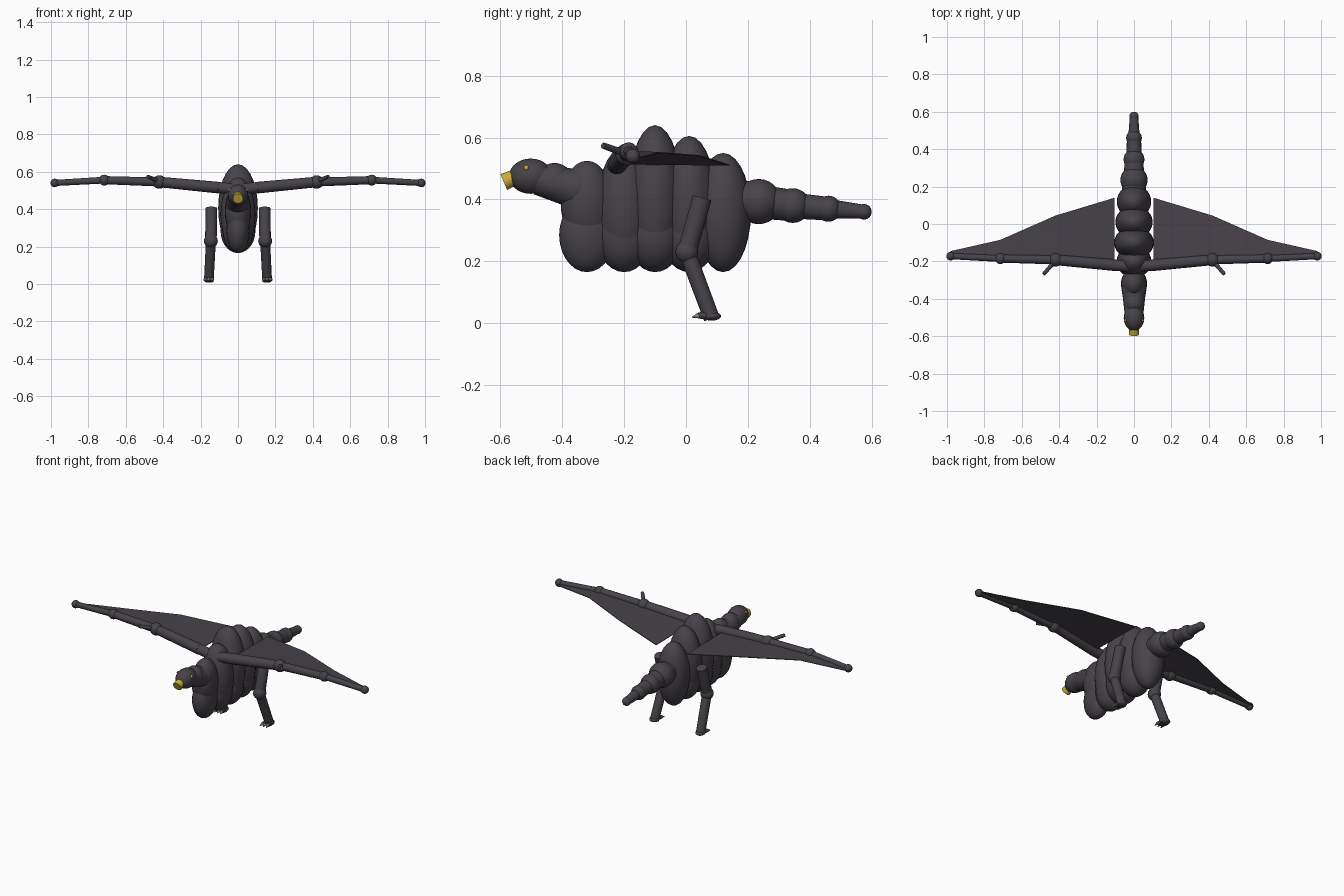
import bpy
from math import radians
from mathutils import Vector

cube = bpy.data.objects.get("Cube")
if cube:
    bpy.data.objects.remove(cube, do_unlink=True)


def make_material(name, rgb):
    mat = bpy.data.materials.new(name)
    mat.use_nodes = True
    mat.diffuse_color = (*rgb, 1)
    mat.node_tree.nodes["Principled BSDF"].inputs["Base Color"].default_value = (*rgb, 1)
    return mat


HIDE = make_material("dark grey hide", (0.063, 0.056, 0.067))
GOLD = make_material("gold", (0.6, 0.4, 0.045))
BONE = make_material("pale bone", (0.5, 0.47, 0.4))


def finish(obj, name, mat):
    obj.name = name
    obj.data.materials.append(mat)
    bpy.ops.object.shade_smooth_by_angle(angle=radians(40))
    return obj


def ball(name, center, radii, mat=HIDE):
    bpy.ops.mesh.primitive_uv_sphere_add(segments=24, ring_count=14, radius=1, location=center)
    obj = bpy.context.object
    obj.scale = radii if isinstance(radii, tuple) else (radii,) * 3
    bpy.ops.object.transform_apply(location=False, rotation=False, scale=True)
    return finish(obj, name, mat)


def limb(name, start, end, r1, r2, mat=HIDE, sides=16):
    """Tapered cylinder between two points."""
    a, b = Vector(start), Vector(end)
    bpy.ops.mesh.primitive_cone_add(vertices=sides, radius1=r1, radius2=r2,
                                    depth=(b - a).length, location=(a + b) / 2)
    obj = bpy.context.object
    obj.rotation_euler = (b - a).to_track_quat("Z", "Y").to_euler()
    return finish(obj, name, mat)


# Body: a row of tall lobes (y, half width, half length, bottom, top)
lobes = [(-0.32, 0.07, 0.085, 0.25, 0.525),
         (-0.20, 0.093, 0.088, 0.17, 0.57),
         (-0.10, 0.106, 0.088, 0.17, 0.64),
         (0.01, 0.10, 0.088, 0.17, 0.605),
         (0.12, 0.092, 0.09, 0.165, 0.55)]
for i, (y, rx, ry, low, high) in enumerate(lobes):
    ball(f"body_lobe_{i + 1}", (0, y, (low + high) / 2), (rx, ry, (high - low) / 2))
    if i < 4:
        ball(f"belly_lobe_{i + 1}", (0, y, 0.285), (rx * 0.88, 0.09, 0.12))

# Neck and head
limb("neck", (0, -0.34, 0.43), (0, -0.48, 0.465), 0.066, 0.05)
ball("neck_base", (0, -0.355, 0.435), 0.066)
ball("neck_middle", (0, -0.425, 0.457), (0.055, 0.06, 0.061))
ball("head", (0, -0.502, 0.475), (0.055, 0.07, 0.057))
limb("beak", (0, -0.54, 0.477), (0, -0.589, 0.456), 0.024, 0.028, GOLD, 12)

# Tail: shrinking knobs joined by tapered links
knobs = [(0.13, 0.40, 0.08), (0.235, 0.393, 0.073), (0.345, 0.38, 0.056),
         (0.46, 0.37, 0.042), (0.575, 0.36, 0.025)]
for i in range(1, len(knobs)):
    y0, z0, r0 = knobs[i - 1]
    y1, z1, r1 = knobs[i]
    ball(f"tail_knob_{i}", (0, y1, z1), r1)
    limb(f"tail_link_{i}", (0, y0, z0), (0, y1, z1), r0 * 0.75, r1 * 0.9)

# Wing stations: joint position, trailing edge y, joint radius
wing = [((0.105, -0.22, 0.515), 0.14, 0.03),
        ((0.42, -0.192, 0.545), 0.045, 0.036),
        ((0.715, -0.185, 0.555), -0.085, 0.029),
        ((0.98, -0.172, 0.54), -0.145, 0.023)]

for side, s in (("left", 1), ("right", -1)):
    def m(p):
        return (p[0] * s, p[1], p[2])

    ball(f"{side}_eye", m((0.045, -0.516, 0.502)), 0.008, GOLD)

    # Wing arm bones and joints
    limb(f"{side}_shoulder", m((0.03, -0.225, 0.508)), m(wing[0][0]), 0.03, 0.03)
    for i in range(3):
        (a, _, _), (b, _, rb) = wing[i], wing[i + 1]
        r = (0.031, 0.024, 0.018)[i]
        limb(f"{side}_wing_bone_{i + 1}", m(a), m(b), r, r * 0.9)
        ball(f"{side}_wing_joint_{i + 1}", m(b), rb)
    limb(f"{side}_wing_thumb", m((0.42, -0.195, 0.548)), m((0.483, -0.268, 0.574)), 0.012, 0.01)

    # Wing membrane: one panel between each pair of stations
    verts = [m(p) for p, _, _ in wing]
    verts += [m((p[0], y, p[2] - 0.004)) for p, y, _ in wing]
    faces = [(i, i + 1, i + 5, i + 4)[::s] for i in range(3)]
    mesh = bpy.data.meshes.new(f"{side}_wing_membrane")
    mesh.from_pydata(verts, [], faces)
    mesh.materials.append(HIDE)
    membrane = bpy.data.objects.new(f"{side}_wing_membrane", mesh)
    bpy.context.collection.objects.link(membrane)
    solid = membrane.modifiers.new("thickness", "SOLIDIFY")
    solid.thickness = 0.004
    solid.offset = 0

    # Leg
    limb(f"{side}_thigh", m((0.142, 0.052, 0.405)), m((0.145, 0.003, 0.23)), 0.031, 0.031)
    ball(f"{side}_knee", m((0.145, 0.003, 0.23)), 0.037)
    limb(f"{side}_shin", m((0.145, 0.003, 0.23)), m((0.156, 0.083, 0.016)), 0.027, 0.026)

    # Foot with three clawed toes
    ball(f"{side}_foot", m((0.156, 0.083, 0.023)), (0.028, 0.03, 0.015))
    for i, spread in enumerate((-1, 0, 1)):
        heel = (0.156 + spread * 0.008, 0.08, 0.024)
        tip = (0.156 + spread * 0.018, 0.04, 0.025)
        claw = (0.156 + spread * 0.022, 0.02, 0.019)
        limb(f"{side}_toe_{i + 1}", m(heel), m(tip), 0.013, 0.01, HIDE, 10)
        limb(f"{side}_claw_{i + 1}", m(tip), m(claw), 0.009, 0.002, BONE, 8)
